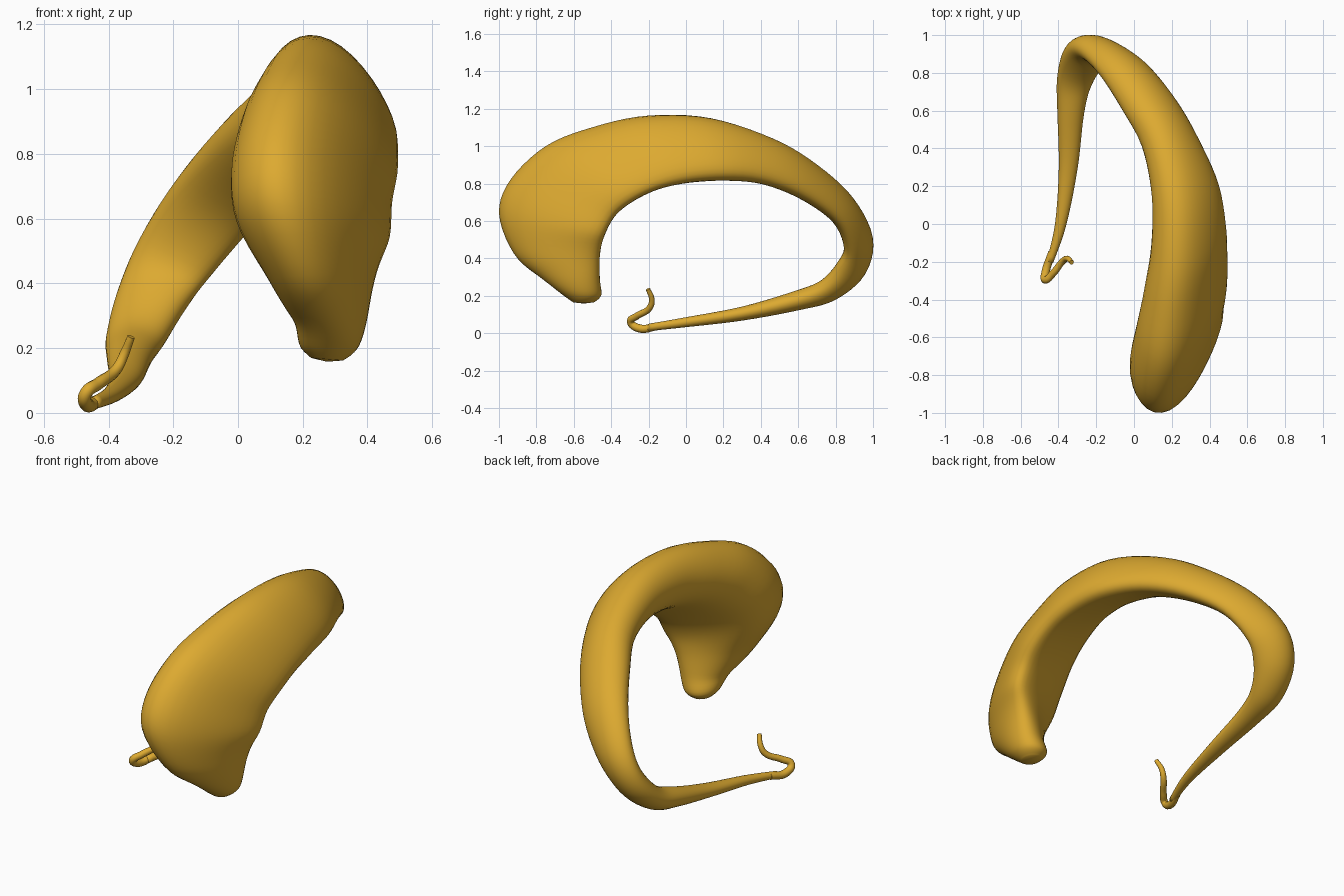
import bpy
import bmesh
from math import sin, cos, pi
from mathutils import Vector

cube = bpy.data.objects.get("Cube")
if cube:
    bpy.data.objects.remove(cube, do_unlink=True)

SIDES = 36
STEPS = 5

# Body stations: centre x, outer edge y z, inner edge y z, half width, skew
body = [
    (.275, -.605, .166, -.49, .166, .05, 0),
    (.278, -.66, .205, -.452, .205, .09, .1),
    (.284, -.78, .3, -.458, .295, .118, .35),
    (.26, -.92, .43, -.455, .42, .17, .65),
    (.23, -1, .64, -.43, .525, .238, .8),
    (.226, -.94, .82, -.37, .632, .25, .82),
    (.25, -.75, 1, -.27, .71, .242, .8),
    (.272, -.5, 1.1, -.14, .77, .222, .75),
    (.288, -.2, 1.163, .01, .8, .2, .65),
    (.27, .14, 1.15, .2, .81, .18, .58),
    (.19, .477, 1.037, .4, .797, .155, .52),
    (.07, .71, .895, .596, .726, .15, .46),
    (-.066, .9, .715, .768, .612, .138, .42),
    (-.19, 1, .5, .84, .48, .125, .4),
    (-.265, .955, .31, .815, .39, .114, .3),
    (-.315, .8, .178, .725, .285, .094, .15),
    (-.335, .6, .122, .58, .225, .071, 0),
    (-.348, .3, .067, .3, .142, .05, 0),
    (-.388, 0, .032, 0, .085, .03, 0),
    (-.445, -.2, .011, -.2, .05, .018, 0),
]

# Hook points: x, y, z, radius
hook = [
    (-.434, -.15, .036, .02),
    (-.468, -.255, .027, .022),
    (-.47, -.296, .06, .02),
    (-.432, -.265, .09, .019),
    (-.375, -.195, .135, .017),
    (-.352, -.183, .18, .015),
    (-.33, -.203, .235, .012),
]


def spline(a, b, c, d, t):
    """Smooth blend from b to c."""
    return [q + t / 2 * (r - p + t * (2 * p - 5 * q + 4 * r - s
            + t * (3 * (q - r) + s - p))) for p, q, r, s in zip(a, b, c, d)]


def smooth_rows(rows):
    padded = [rows[0]] + rows + [rows[-1]]
    out = []
    for i in range(len(rows) - 1):
        out += [spline(*padded[i:i + 4], s / STEPS) for s in range(STEPS)]
    return out + [list(rows[-1])]


def centre_of(row):
    x, outer_y, outer_z, inner_y, inner_z = row[:5]
    return Vector((x, (outer_y + inner_y) / 2, (outer_z + inner_z) / 2))


def oval_ring(bm, row, tangent):
    """Pear-like oval, thin at its inner edge and slightly hollowed behind."""
    x, outer_y, outer_z, inner_y, inner_z, width, skew = row
    centre = centre_of(row)
    outward = Vector((x, outer_y, outer_z)) - centre
    # The broad head keeps its sections level across
    tangent.x *= max(0, 1 - 1.4 * skew ** 2)
    side = tangent.cross(outward).normalized() * width
    ring = []
    for i in range(SIDES):
        t = 2 * pi * i / SIDES
        lean = skew * (0.68 + 0.44 * cos(t))
        dent = max(0, cos(t - (1.25 * pi + skew / 2)))
        scale = 1 - 0.14 * skew * dent ** 2
        offset = side * cos(t) + outward * sin(t - lean)
        ring.append(bm.verts.new(centre + offset * scale))
    return ring


def loft(name, rows, material):
    rows = smooth_rows(rows)
    points = [centre_of(r) for r in rows]
    bm = bmesh.new()
    rings = []
    for i, row in enumerate(rows):
        ahead = points[min(i + 1, len(points) - 1)]
        behind = points[max(i - 1, 0)]
        rings.append(oval_ring(bm, row, (ahead - behind).normalized()))
    for low, high in zip(rings, rings[1:]):
        for i in range(SIDES):
            j = (i + 1) % SIDES
            bm.faces.new((low[i], low[j], high[j], high[i]))
    # Rounded ends
    for ring, end, inner in ((rings[0], points[0], points[1]),
                             (rings[-1], points[-1], points[-2])):
        tip = bm.verts.new(end + (end - inner).normalized() * 0.008)
        for i in range(SIDES):
            bm.faces.new((ring[i], ring[(i + 1) % SIDES], tip))
    bmesh.ops.recalc_face_normals(bm, faces=bm.faces)
    mesh = bpy.data.meshes.new(name)
    bm.to_mesh(mesh)
    bm.free()
    mesh.materials.append(material)
    for face in mesh.polygons:
        face.use_smooth = True
    obj = bpy.data.objects.new(name, mesh)
    bpy.context.collection.objects.link(obj)


def wire(name, points, material):
    """Tapered round wire through the points."""
    curve = bpy.data.curves.new(name, "CURVE")
    curve.dimensions = "3D"
    curve.bevel_depth = 1
    curve.bevel_resolution = 4
    curve.resolution_u = 8
    curve.use_fill_caps = True
    path = curve.splines.new("BEZIER")
    path.bezier_points.add(len(points) - 1)
    for knot, (x, y, z, radius) in zip(path.bezier_points, points):
        knot.co = (x, y, z)
        knot.radius = radius
        knot.handle_left_type = knot.handle_right_type = "AUTO"
    curve.materials.append(material)
    obj = bpy.data.objects.new(name, curve)
    bpy.context.collection.objects.link(obj)


# Golden material
gold = bpy.data.materials.new("golden_yellow")
gold.use_nodes = True
colour = (.72, .40, .03, 1)
gold.diffuse_color = colour
gold.node_tree.nodes["Principled BSDF"].inputs["Base Color"].default_value = colour

# Curved body with a broad head and a thin tail, ending in a hook
loft("curved_body", body, gold)
wire("tail_hook", hook, gold)
